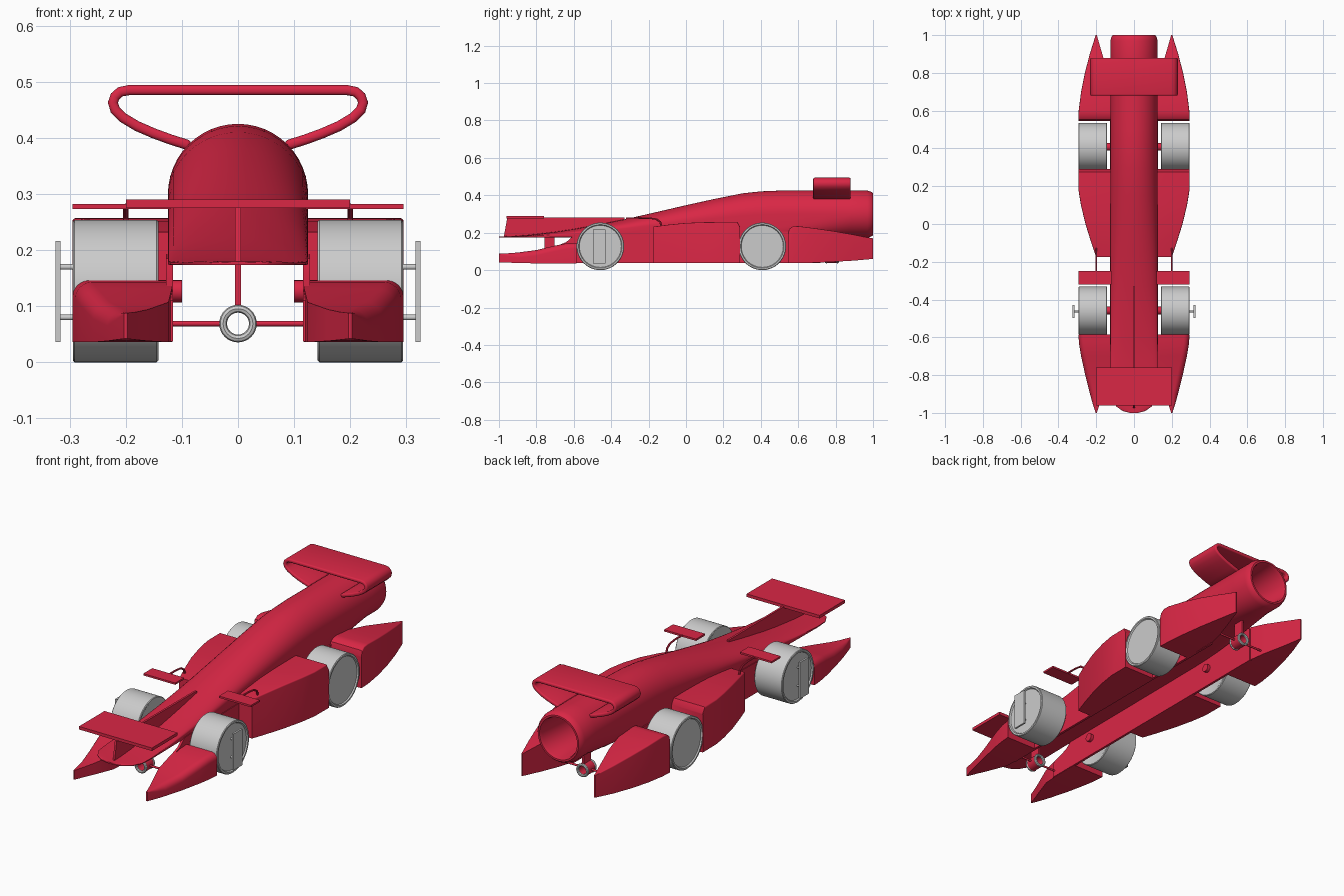
import bpy, bmesh
from math import sin, cos, pi
from mathutils import Vector, Matrix

if "Cube" in bpy.data.objects:
    bpy.data.objects.remove(bpy.data.objects["Cube"])

red = bpy.data.materials.new("red_paint")
red.diffuse_color = (0.7, 0.02, 0.06, 1)
red.use_nodes = True
red.node_tree.nodes["Principled BSDF"].inputs["Base Color"].default_value = red.diffuse_color


def finish(name, bm, mat=red, mirror=False):
    bmesh.ops.recalc_face_normals(bm, faces=bm.faces)
    me = bpy.data.meshes.new(name)
    bm.to_mesh(me)
    bm.free()
    ob = bpy.data.objects.new(name, me)
    bpy.context.collection.objects.link(ob)
    if mat:
        me.materials.append(mat)
    if mirror:
        ob.modifiers.new("mirror", 'MIRROR')
    return ob


def loft(name, sections, mat=red, mirror=False, closed=False):
    bm = bmesh.new()
    rings = [[bm.verts.new(p) for p in s] for s in sections]
    n = len(rings[0])
    pairs = list(zip(rings, rings[1:])) + ([(rings[-1], rings[0])] if closed else [])
    for a, b in pairs:
        for i in range(n):
            j = (i + 1) % n
            bm.faces.new((a[i], a[j], b[j], b[i]))
    if not closed:
        bm.faces.new(rings[0])
        bm.faces.new(rings[-1])
    return finish(name, bm, mat, mirror)


def box(name, x, y, z, mat=red, mirror=False):
    lo, hi = Vector((x[0], y[0], z[0])), Vector((x[1], y[1], z[1]))
    bm = bmesh.new()
    m = Matrix.Translation((lo + hi) / 2) @ Matrix.Diagonal((*(hi - lo), 1))
    bmesh.ops.create_cube(bm, size=1, matrix=m)
    return finish(name, bm, mat, mirror)


def circle_x(x, y, z, r, n):
    return [(x, y + r * cos(2 * pi * i / n), z + r * sin(2 * pi * i / n)) for i in range(n)]


def rod_x(name, x0, x1, y, z, r, mat=red, mirror=False):
    return loft(name, [circle_x(x, y, z, r, 16) for x in (x0, x1)], mat, mirror)


# Fuselage: wedge nose growing into a round tail with a hollow exhaust
def body_section(y, w, top, bot, n):
    s = (top + bot) / 2
    pts = []
    for i in range(48):
        a = 2 * pi * i / 48
        c, d = cos(a), sin(a)
        if i <= 24:
            pts.append((w * c, y, s + (top - s) * d))
        else:
            pts.append((w * (1 if c > 0 else -1) * abs(c) ** (2 / n), y,
                        s - (s - bot) * abs(d) ** (2 / n)))
    return pts


B = 0.173
shape = [(-1, .02, .18, 12), (-.99, .06, .18, 12), (-.965, .095, .181, 12),
         (-.92, .12, .183, 12), (-.85, .125, .188, 12), (-.7, .125, .205, 12),
         (-.6, .125, .22, 12), (-.45, .125, .247, 12), (-.33, .125, .271, 12),
         (-.15, .125, .312, 12), (0, .125, .347, 12), (.15, .125, .38, 12),
         (.3, .125, .41, 12), (.4, .125, .421, 10), (.5, .125, .425, 7),
         (.65, .125, .425, 4), (.78, .125, .425, 2.6), (.88, .125, .425, 2), (.97, .125, .425, 2)]
secs = [body_section(y, w, t, B, n) for y, w, t, n in shape]
for y, r in [(.99, .12), (1, .112), (1, .103), (.985, .098), (.78, .09)]:
    secs.append(body_section(y, r, .299 + r, .299 - r, 2))
loft("fuselage", secs)

# Nose fin and front wing
fin = [(-.975, B), (-.955, .283), (-.33, .28), (-.33, .25), (-.6, .2)]
loft("nose_fin", [[(x, y, z) for y, z in fin] for x in (-.005, .005)])
box("front_wing", (-.2, .2), (-.96, -.76), (.275, .29))


# Side pods: three lofted pieces per side, split around the wheels
def pod(name, rows, r):
    secs = []
    for y, xi, xo, zb, zt in rows:
        q = min(r, .4 * (xo - xi))
        arc = [(xo - q + q * cos(a * pi / 12), y, zt - q + q * sin(a * pi / 12)) for a in range(7)]
        secs.append([(xi, y, zb), (xo, y, zb)] + arc + [(xi, y, zt)])
    loft(name, secs, red, True)


pod("front_pod", [(-1, .197, .203, .042, .088), (-.95, .18, .219, .04, .09),
                  (-.9, .161, .233, .038, .094), (-.8, .124, .258, .036, .107),
                  (-.7, .118, .28, .036, .131), (-.64, .118, .29, .036, .143),
                  (-.585, .118, .295, .036, .146)], .03)
pod("middle_pod", [(-.175, .118, .2, .037, .232), (-.1, .118, .226, .037, .242),
                   (0, .118, .257, .037, .252), (.1, .118, .281, .037, .256),
                   (.18, .118, .294, .037, .257), (.275, .118, .295, .037, .257),
                   (.29, .118, .295, .037, .23)], .006)
pod("rear_pod", [(.545, .118, .295, .037, .195), (.552, .118, .295, .037, .22),
                 (.57, .118, .294, .037, .233), (.6, .118, .293, .037, .235),
                 (.7, .118, .28, .04, .222), (.8, .138, .26, .045, .207),
                 (.9, .168, .234, .051, .189), (1, .197, .203, .06, .17)], .006)

# Inner walls tying the pods to the fuselage
wall = [(-.74, .037), (.72, .037), (.72, .21), (-.6, .185), (-.64, .15), (-.74, .11)]
loft("inner_wall", [[(x, y, z) for y, z in wall] for x in (.116, .128)], red, True)

# Small canard wings on curved stalks
box("canard_wing", (.12, .295), (-.32, -.25), (.273, .282), red, True)
stalk = [(-.26, .278), (-.2, .278), (-.16, .273), (-.138, .258), (-.13, .232)]
loft("canard_stalk", [[(.2 + .005 * cos(a * pi / 4), y + .005 * sin(a * pi / 4) * min(1, i / 2),
                        z + .005 * sin(a * pi / 4) * (1 - i / 5)) for a in range(8)]
                      for i, (y, z) in enumerate(stalk)], red, True)

# Looped rear wing
half = [(.085, .386), (.12, .397), (.15, .408), (.18, .421), (.205, .436), (.219, .45),
        (.223, .463), (.219, .474), (.21, .482), (.195, .485)]
path = half + [(-x, z) for x, z in reversed(half)]
bm = bmesh.new()
a = [bm.verts.new((x, .68, z)) for x, z in path]
b = [bm.verts.new((x, .88, z)) for x, z in path]
for i in range(len(path) - 1):
    bm.faces.new((a[i], a[i + 1], b[i + 1], b[i]))
wing = finish("rear_wing", bm)
sol = wing.modifiers.new("thickness", 'SOLIDIFY')
sol.thickness, sol.offset = .018, 0
bev = wing.modifiers.new("round", 'BEVEL')
bev.width, bev.segments, bev.angle_limit = .007, 3, 1.0

# Wheels with recessed discs and red axles
for y, label in ((-.458, "front"), (.408, "rear")):
    prof = [(.146, .108), (.142, .115), (.142, .124), (.145, .127), (.291, .127),
            (.294, .124), (.294, .116), (.288, .112)]
    loft(label + "_wheel", [circle_x(x, y, .127, r, 64) for x, r in prof], None, True)
    rod_x(label + "_axle", .1, .15, y, .127, .02, red, True)

# Grey end plates outside the front wheels
box("wheel_plate", (.316, .325), (-.498, -.43), (.036, .216), None, True)
for z in (.08, .17):
    rod_x("plate_peg", .285, .318, -.464, z, .005, None, True)


# Tow eyes under the body: red tube with grey rims, cross rod and strut
def ring_y(y, r):
    return [(r * cos(2 * pi * i / 32), y, .069 + r * sin(2 * pi * i / 32)) for i in range(32)]


for y, label in ((-.73, "front"), (.78, "rear")):
    loft(label + "_eye_tube", [ring_y(y + d, r) for d, r in
         ((-.03, .031), (.03, .031), (.03, .022), (-.03, .022))], red, False, True)
    for d in (-.03, .03):
        loft(label + "_eye_rim", [ring_y(y + d + .007 * sin(t * pi / 4), .0265 + .007 * cos(t * pi / 4))
                                  for t in range(8)], None, False, True)
    rod_x(label + "_cross_rod", .029, .15, y, .069, .005, red, True)
    box(label + "_eye_strut", (-.005, .005), (y - .027, y + .027), (.098, .18))

# Smooth shading with crisp edges
for ob in bpy.data.objects:
    ob.select_set(True)
bpy.context.view_layer.objects.active = wing
bpy.ops.object.shade_smooth_by_angle(angle=0.6)
